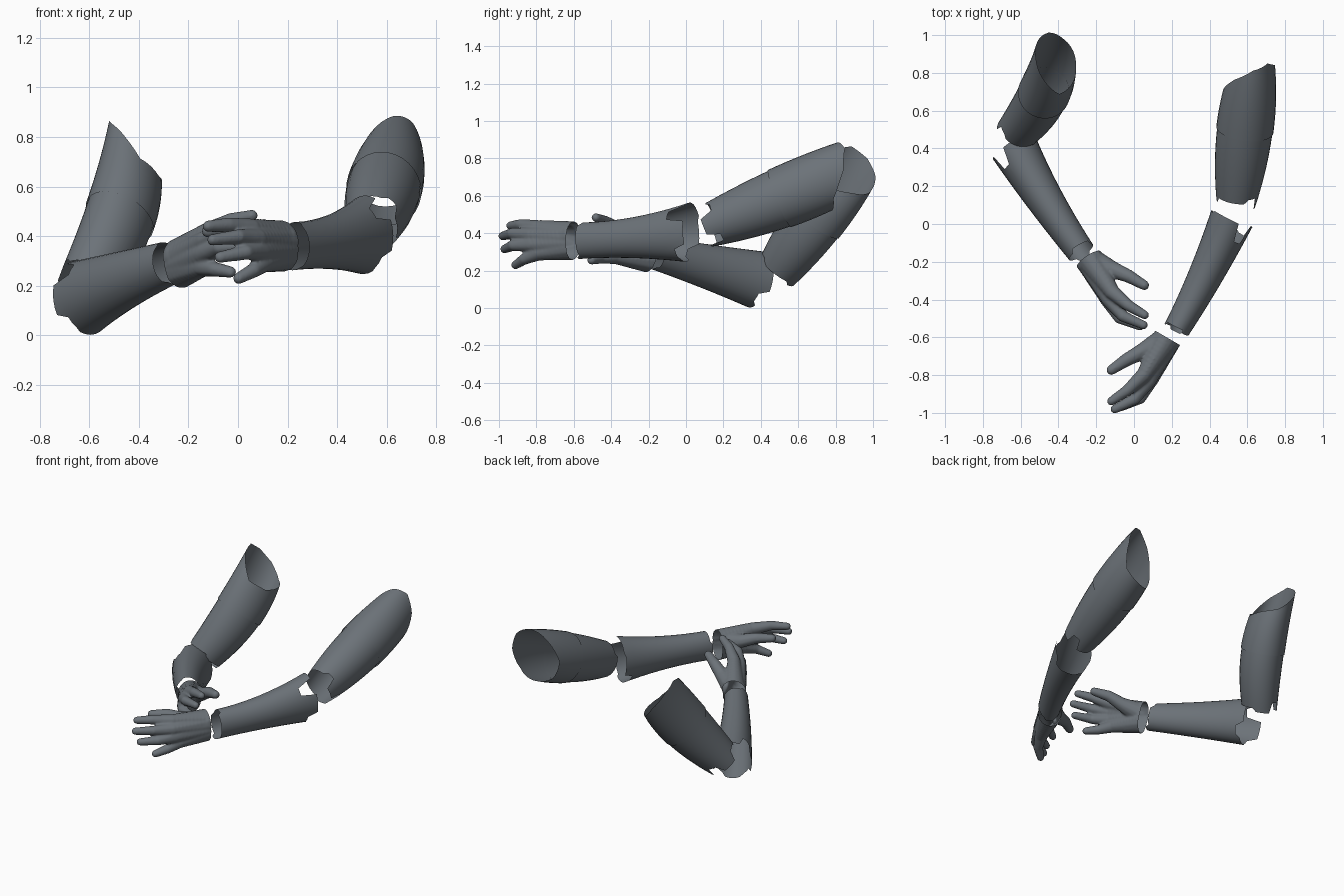
import bpy, bmesh, math
from mathutils import Vector, Matrix

cube = bpy.data.objects.get("Cube")
if cube:
    bpy.data.objects.remove(cube)

mat = bpy.data.materials.new("slate_grey")
mat.use_nodes = True
COLOUR = (0.15, 0.17, 0.19, 1)
mat.diffuse_color = COLOUR
mat.node_tree.nodes["Principled BSDF"].inputs["Base Color"].default_value = COLOUR

SIDES, STEPS = 32, 10
FLAT = [0] * 8


def finish(name, bm):
    mesh = bpy.data.meshes.new(name)
    bm.to_mesh(mesh)
    bm.free()
    mesh.materials.append(mat)
    obj = bpy.data.objects.new(name, mesh)
    bpy.context.collection.objects.link(obj)
    bpy.ops.object.select_all(action='DESELECT')
    obj.select_set(True)
    bpy.context.view_layer.objects.active = obj
    return obj


def jag(values, i, stepped):
    """Length offset of a ragged edge at side i."""
    f = i * 8 / SIDES
    k, t = int(f), f - int(f)
    if stepped:
        return values[round(f) % 8]
    return values[k] * (1 - t) + values[(k + 1) % 8] * t


def sleeve(name, rings, start=0.0, end=1.0, low=FLAT, high=FLAT,
           step_high=True, grow=0.0):
    """Open tube through three rings of (x, y, z, side radius, up radius)."""
    axis = (Vector(rings[2][:3]) - Vector(rings[0][:3])).normalized()
    side = axis.cross(Vector((0, 0, 1))).normalized()
    up = side.cross(axis)
    bm = bmesh.new()
    grid = []
    for j in range(STEPS + 1):
        row = []
        for i in range(SIDES):
            a = math.tau * i / SIDES
            s0 = start + jag(low, i, True)
            s1 = end + jag(high, i, step_high)
            s = s0 + (s1 - s0) * j / STEPS
            w = ((1 - s) * (1 - 2 * s), 4 * s * (1 - s), s * (2 * s - 1))
            x, y, z, rs, ru = (sum(w[k] * rings[k][n] for k in range(3)) for n in range(5))
            row.append(bm.verts.new(Vector((x, y, z))
                                    + side * math.cos(a) * (rs + grow)
                                    + up * math.sin(a) * (ru + grow)))
        grid.append(row)
    for lower, upper in zip(grid, grid[1:]):
        for i in range(SIDES):
            n = (i + 1) % SIDES
            bm.faces.new((lower[i], lower[n], upper[n], upper[i]))
    finish(name, bm)
    bpy.ops.object.shade_smooth_by_angle(angle=math.radians(50))


# Finger chains from wrist to tip, relative to the left wrist; the thumb is last
FINGER_R = (0.082, 0.042, 0.031, 0.024)
THUMB_R = (0.075, 0.045, 0.036, 0.027)
CHAINS = [
    [(0.03, 0.055, 0.022), (-0.125, -0.195, 0.07), (-0.215, -0.28, 0.085), (-0.298, -0.335, 0.08)],
    [(0.03, 0.055, 0.01), (-0.10, -0.225, 0.03), (-0.175, -0.325, 0.038), (-0.28, -0.377, 0.025)],
    [(0.03, 0.055, -0.01), (-0.085, -0.215, -0.02), (-0.145, -0.32, -0.025), (-0.25, -0.367, -0.045)],
    [(0.03, 0.055, -0.022), (-0.075, -0.185, -0.066), (-0.115, -0.26, -0.098), (-0.175, -0.308, -0.13)],
    [(0.0, -0.01, 0.02), (-0.13, -0.07, 0.035), (-0.215, -0.115, 0.06), (-0.298, -0.17, 0.06)],
]


def hand(name, place):
    """Fused finger and palm volumes, cut open at the wrist."""
    bm = bmesh.new()
    for chain in CHAINS:
        radii = THUMB_R if chain is CHAINS[-1] else FINGER_R
        for k in range(3):
            a, b = Vector(chain[k]), Vector(chain[k + 1])
            for n in range(13):
                t = n / 12
                bmesh.ops.create_icosphere(
                    bm, subdivisions=2, radius=radii[k] * (1 - t) + radii[k + 1] * t,
                    matrix=Matrix.Translation(place @ a.lerp(b, t)))
    obj = finish(name, bm)
    remesh = obj.modifiers.new("fuse", 'REMESH')
    remesh.mode = 'VOXEL'
    remesh.voxel_size = 0.007
    smooth = obj.modifiers.new("soften", 'SMOOTH')
    smooth.iterations = 4
    for mod in ("fuse", "soften"):
        bpy.ops.object.modifier_apply(modifier=mod)
    bm = bmesh.new()
    bm.from_mesh(obj.data)
    origin = place @ Vector((0, 0, 0))
    back = place.to_3x3() @ Vector((0.5, 0.86, 0))
    bmesh.ops.bisect_plane(bm, geom=bm.verts[:] + bm.edges[:] + bm.faces[:],
                           plane_co=origin, plane_no=back, clear_outer=True)
    bm.to_mesh(obj.data)
    bm.free()
    if not obj.data.materials:
        obj.data.materials.append(mat)
    bpy.ops.object.shade_smooth()


# Arm paths: elbow to shoulder, and wrist to elbow
ARMS = {
    "left": dict(
        upper=[(0.545, 0.15, 0.45, 0.112, 0.12), (0.587, 0.5, 0.585, 0.147, 0.16),
               (0.63, 0.82, 0.72, 0.115, 0.155)],
        fore=[(0.225, -0.56, 0.36, 0.07, 0.097), (0.37, -0.29, 0.375, 0.09, 0.108),
              (0.505, 0.0, 0.40, 0.115, 0.155)],
        shoulder=[0.06, 0.13, 0.08, -0.04, -0.2, -0.24, -0.16, -0.1]),
    "right": dict(
        upper=[(-0.60, 0.51, 0.225, 0.115, 0.125), (-0.478, 0.69, 0.475, 0.133, 0.162),
               (-0.425, 0.865, 0.715, 0.11, 0.155)],
        fore=[(-0.28, -0.15, 0.29, 0.075, 0.09), (-0.465, 0.12, 0.22, 0.097, 0.12),
              (-0.62, 0.38, 0.15, 0.125, 0.156)],
        shoulder=[-0.15, -0.16, 0.03, 0.18, 0.18, 0.12, 0.0, -0.06]),
}
UPPER_LOW = [-0.06, 0.03, 0.0, 0.0, -0.04, -0.04, -0.07, 0.03]
FORE_HIGH = [0.06, -0.1, 0.05, 0.05, 0.03, -0.06, -0.02, -0.04]
FORE_LOW = [0, 0, 0.03, 0.03, 0, 0, -0.03, 0]

for label, arm in ARMS.items():
    # Mirror the ragged elbow edges for the other arm
    flip = (lambda v: v) if label == "left" else (lambda v: [v[(4 - k) % 8] for k in range(8)])
    sleeve(label + "_shoulder_sleeve", arm["upper"], start=0.5,
           high=arm["shoulder"], step_high=False, grow=0.005)
    sleeve(label + "_upper_arm", arm["upper"], end=0.53, low=flip(UPPER_LOW))
    sleeve(label + "_forearm", arm["fore"], low=flip(FORE_LOW), high=flip(FORE_HIGH))

# Hands: the right one is mirrored, turned and raised
hand("left_hand", Matrix.Translation((0.178, -0.603, 0.36)))
raise_up = Matrix.Rotation(math.radians(15), 4, Vector((-0.75, -0.65, 0)))
turn = Matrix.Rotation(math.radians(3), 4, 'Z')
hand("right_hand", Matrix.Translation((-0.235, -0.19, 0.29)) @ raise_up @ turn
     @ Matrix.Scale(-1, 4, Vector((1, 0, 0))))
